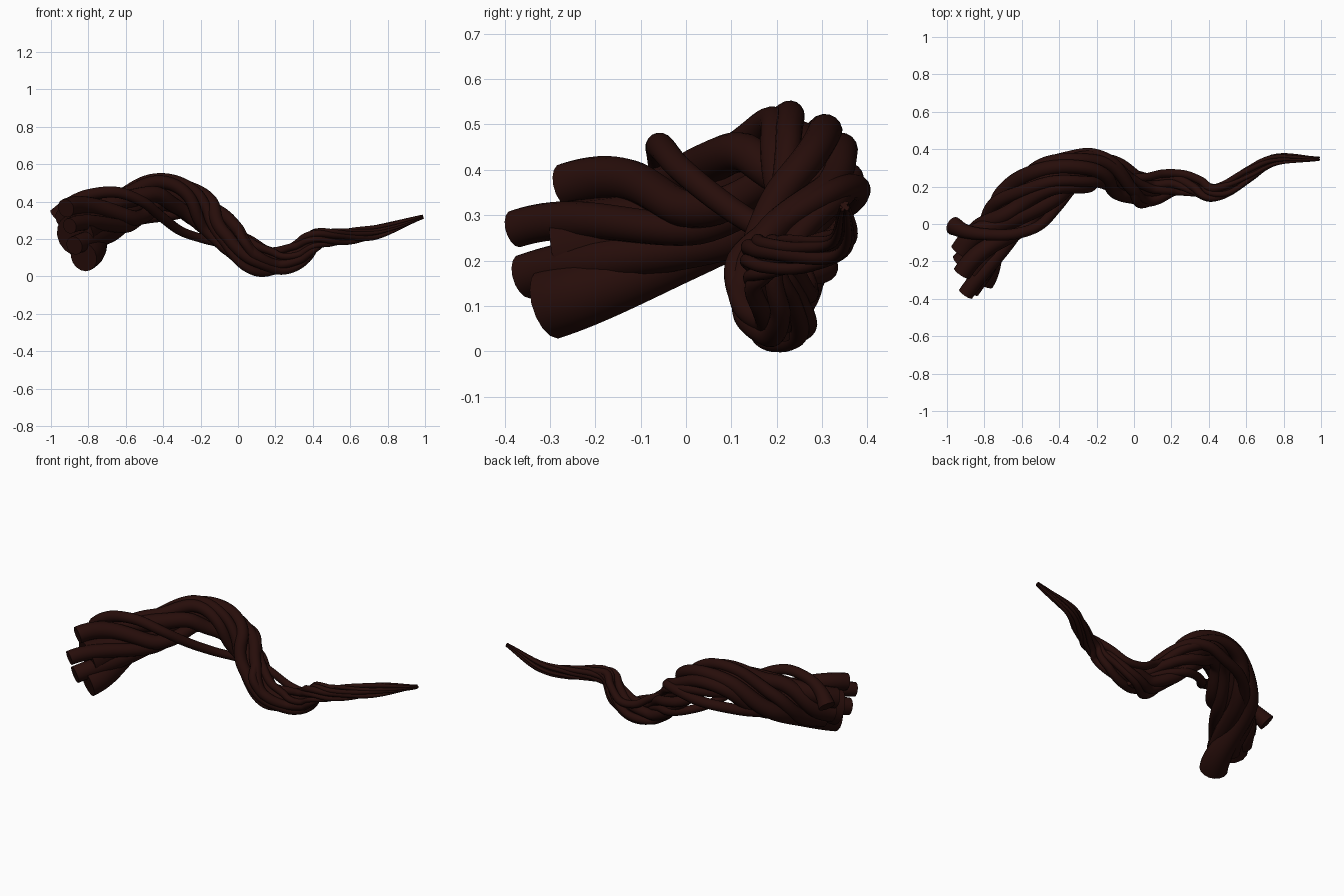
import bpy, math
from mathutils import Vector

bark = bpy.data.materials.new("dark_bark")
bark.diffuse_color = (0.02, 0.004, 0.003, 1)


def smooth_path(keys, steps):
    # Catmull-Rom through keys of any dimension
    k = [tuple(2 * a - b for a, b in zip(keys[0], keys[1]))] + list(keys)
    k.append(tuple(2 * a - b for a, b in zip(keys[-1], keys[-2])))
    out = []
    for i in range(1, len(k) - 2):
        for s in range(steps):
            t = s / steps
            out.append(tuple(0.5 * (2 * b + (c - a) * t + (2 * a - 5 * b + 4 * c - d) * t * t
                                    + (3 * b - a - 3 * c + d) * t ** 3)
                             for a, b, c, d in zip(*k[i - 1:i + 3])))
    out.append(tuple(keys[-1]))
    return out


def tube(name, pts):
    # round strand; each point is x, y, z, radius
    cu = bpy.data.curves.new(name, 'CURVE')
    cu.dimensions = '3D'
    cu.bevel_depth = 1.0
    cu.bevel_resolution = 6
    cu.use_fill_caps = True
    sp = cu.splines.new('POLY')
    sp.points.add(len(pts) - 1)
    for p, q in zip(sp.points, pts):
        p.co = (q[0], q[1], q[2], 1)
        p.radius = q[3]
    sp.use_smooth = True
    cu.materials.append(bark)
    ob = bpy.data.objects.new(name, cu)
    bpy.context.collection.objects.link(ob)


# root centre line with overall bundle radius
spine = smooth_path([
    (-0.87, -0.235, 0.22, 0.18), (-0.75, -0.05, 0.28, 0.15), (-0.61, 0.11, 0.35, 0.14),
    (-0.46, 0.225, 0.44, 0.122), (-0.30, 0.275, 0.42, 0.11), (-0.16, 0.28, 0.32, 0.105),
    (-0.04, 0.215, 0.20, 0.10), (0.08, 0.18, 0.10, 0.088), (0.21, 0.215, 0.08, 0.077),
    (0.33, 0.20, 0.125, 0.067), (0.41, 0.165, 0.195, 0.055), (0.50, 0.19, 0.21, 0.048),
    (0.62, 0.27, 0.22, 0.043), (0.76, 0.345, 0.245, 0.035), (0.99, 0.35, 0.32, 0.012)], 10)
N = len(spine)

# flared strand ends at the thick end, in order around the bundle
ends = [(-0.90, -0.15, 0.22, 0.06), (-0.925, -0.15, 0.31, 0.06), (-0.92, -0.265, 0.365, 0.05),
        (-0.90, -0.375, 0.27, 0.042), (-0.875, -0.355, 0.165, 0.05), (-0.825, -0.30, 0.105, 0.08),
        (-0.83, -0.17, 0.16, 0.06)]

# twisted strands
for i, end in enumerate(ends):
    pts = []
    for j, (x, y, z, R) in enumerate(spine):
        a, b = Vector(spine[max(j - 1, 0)][:3]), Vector(spine[min(j + 1, N - 1)][:3])
        T = (b - a).normalized()
        U = Vector((0, 0, 1)).cross(T).normalized()
        V = T.cross(U)
        ang = 2 * math.pi * (i / len(ends) + 1.7 * j / N) + 0.2 * math.sin(j * 0.13 + i * 2.7)
        wob = 1 + 0.16 * math.sin(j * 0.19 + i * 2.1)
        p = Vector((x, y, z)) + (U * math.cos(ang) + V * math.sin(ang)) * R * 0.67 * wob
        w = max(0, 1 - j / 18)
        w = w * w * (3 - 2 * w)
        p = p.lerp(Vector(end[:3]) + Vector((x, y, z)) - Vector(spine[0][:3]), w)
        f = w ** 2
        r = R * (0.30 + 0.05 * math.sin(i * 1.7)) * (1 - f) + end[3] * f
        pts.append((*p, r))
    tube("twisted_strand_%d" % i, pts)

# solid core, flared to fill the thick end
tube("core", [(x, y, z, R * (0.54 + 0.1 * max(0, 1 - j / 10)))
              for j, (x, y, z, R) in enumerate(spine)])

# loose strands that wander off the bundle
tube("loose_strand_top", smooth_path([
    (-0.965, -0.01, 0.32, 0.05), (-0.90, -0.04, 0.385, 0.038), (-0.80, -0.055, 0.435, 0.032),
    (-0.65, -0.055, 0.45, 0.03), (-0.51, -0.01, 0.40, 0.028), (-0.41, 0.09, 0.32, 0.027),
    (-0.31, 0.21, 0.245, 0.025), (-0.2, 0.29, 0.205, 0.024), (-0.1, 0.31, 0.18, 0.024),
    (0.0, 0.26, 0.155, 0.022), (0.12, 0.19, 0.10, 0.02)], 8))
tube("loose_strand_back", smooth_path([
    (-0.70, 0.06, 0.25, 0.03), (-0.62, 0.21, 0.28, 0.03), (-0.50, 0.31, 0.31, 0.03),
    (-0.35, 0.36, 0.33, 0.03), (-0.22, 0.375, 0.36, 0.03), (-0.10, 0.32, 0.35, 0.028),
    (-0.01, 0.19, 0.27, 0.026), (0.03, 0.11, 0.19, 0.025), (0.12, 0.14, 0.08, 0.024),
    (0.22, 0.22, 0.04, 0.02)], 8))
tube("loose_strand_tail", smooth_path([
    (-0.05, 0.25, 0.24, 0.025), (0.06, 0.25, 0.20, 0.022), (0.16, 0.27, 0.14, 0.022),
    (0.27, 0.265, 0.13, 0.022), (0.36, 0.23, 0.19, 0.022), (0.42, 0.19, 0.235, 0.022),
    (0.55, 0.22, 0.23, 0.015)], 8))
